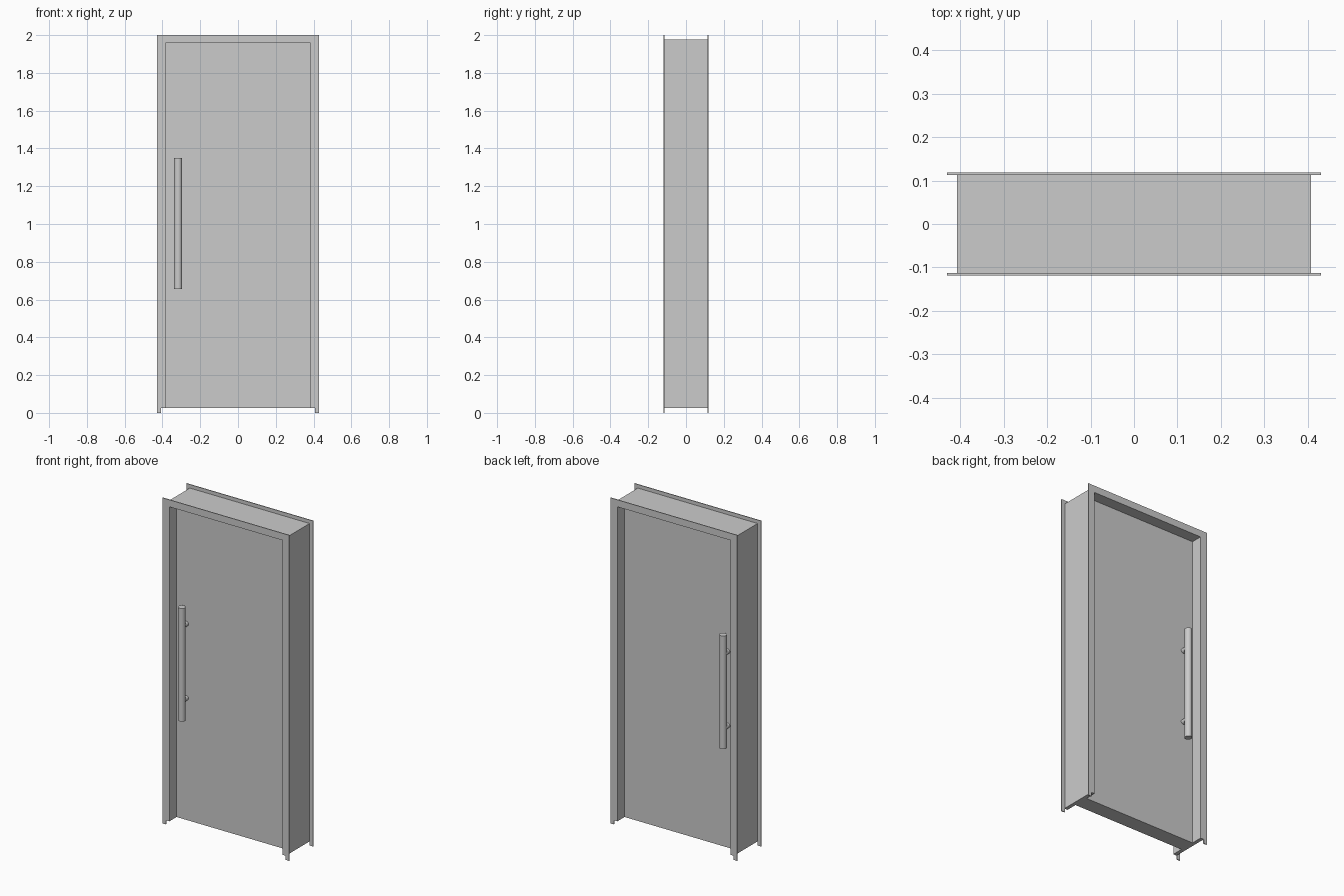
import bpy, bmesh, math

if "Cube" in bpy.data.objects:
    bpy.data.objects.remove(bpy.data.objects["Cube"])

OPEN_X, OPEN_Z = 0.384, 1.957     # clear opening
JAMB_X, JAMB_Z = 0.407, 1.978     # outside of the lining
TRIM_X, TRIM_Z = 0.43, 2.0        # outside of the casing
FACE_Y, TRIM_T = 0.118, 0.005     # casing plane and thickness
DOOR_Y, FLOOR_GAP = 0.048, 0.025


def extrude_profile(name, half, y0, y1, closed_half=True):
    """Mirror a half outline (x, z) about x = 0 and extrude it along y."""
    outline = half + [(-x, z) for x, z in reversed(half)]
    bm = bmesh.new()
    face = bm.faces.new([bm.verts.new((x, y0, z)) for x, z in outline])
    ext = bmesh.ops.extrude_face_region(bm, geom=[face])
    verts = [g for g in ext["geom"] if isinstance(g, bmesh.types.BMVert)]
    bmesh.ops.translate(bm, verts=verts, vec=(0, y1 - y0, 0))
    bmesh.ops.recalc_face_normals(bm, faces=bm.faces)
    mesh = bpy.data.meshes.new(name)
    bm.to_mesh(mesh)
    bm.free()
    obj = bpy.data.objects.new(name, mesh)
    bpy.context.collection.objects.link(obj)
    return obj


def rod(name, radius, length, location, rotation=(0, 0, 0)):
    bpy.ops.mesh.primitive_cylinder_add(vertices=32, radius=radius, depth=length,
                                        location=location, rotation=rotation)
    bpy.context.object.name = name
    bpy.ops.object.shade_smooth_by_angle(angle=math.radians(30))


# Door leaf
extrude_profile("door_leaf", [(OPEN_X, FLOOR_GAP), (OPEN_X, OPEN_Z)], -DOOR_Y, DOOR_Y)

# Lining around the opening, open at the floor
extrude_profile("door_lining",
                [(OPEN_X, OPEN_Z), (OPEN_X, FLOOR_GAP), (JAMB_X, FLOOR_GAP), (JAMB_X, JAMB_Z)],
                -FACE_Y + TRIM_T, FACE_Y - TRIM_T)

for side, s in (("front", -1), ("back", 1)):
    # Casing, notched at the foot
    extrude_profile(side + "_casing",
                    [(OPEN_X, OPEN_Z), (OPEN_X, FLOOR_GAP), (JAMB_X, FLOOR_GAP),
                     (JAMB_X, 0), (TRIM_X, 0), (TRIM_X, TRIM_Z)],
                    s * (FACE_Y - TRIM_T), s * FACE_Y)

    # Pull bar with two standoff posts
    bar_x, bar_y, bar_z = -0.317, s * 0.092, 1.003
    rod(side + "_pull_bar", 0.0215, 0.695, (bar_x, bar_y, bar_z))
    for place, dz in (("upper", 0.228), ("lower", -0.228)):
        rod(f"{side}_{place}_pull_post", 0.015, 0.046,
            (bar_x, s * 0.07, bar_z + dz), (math.pi / 2, 0, 0))
